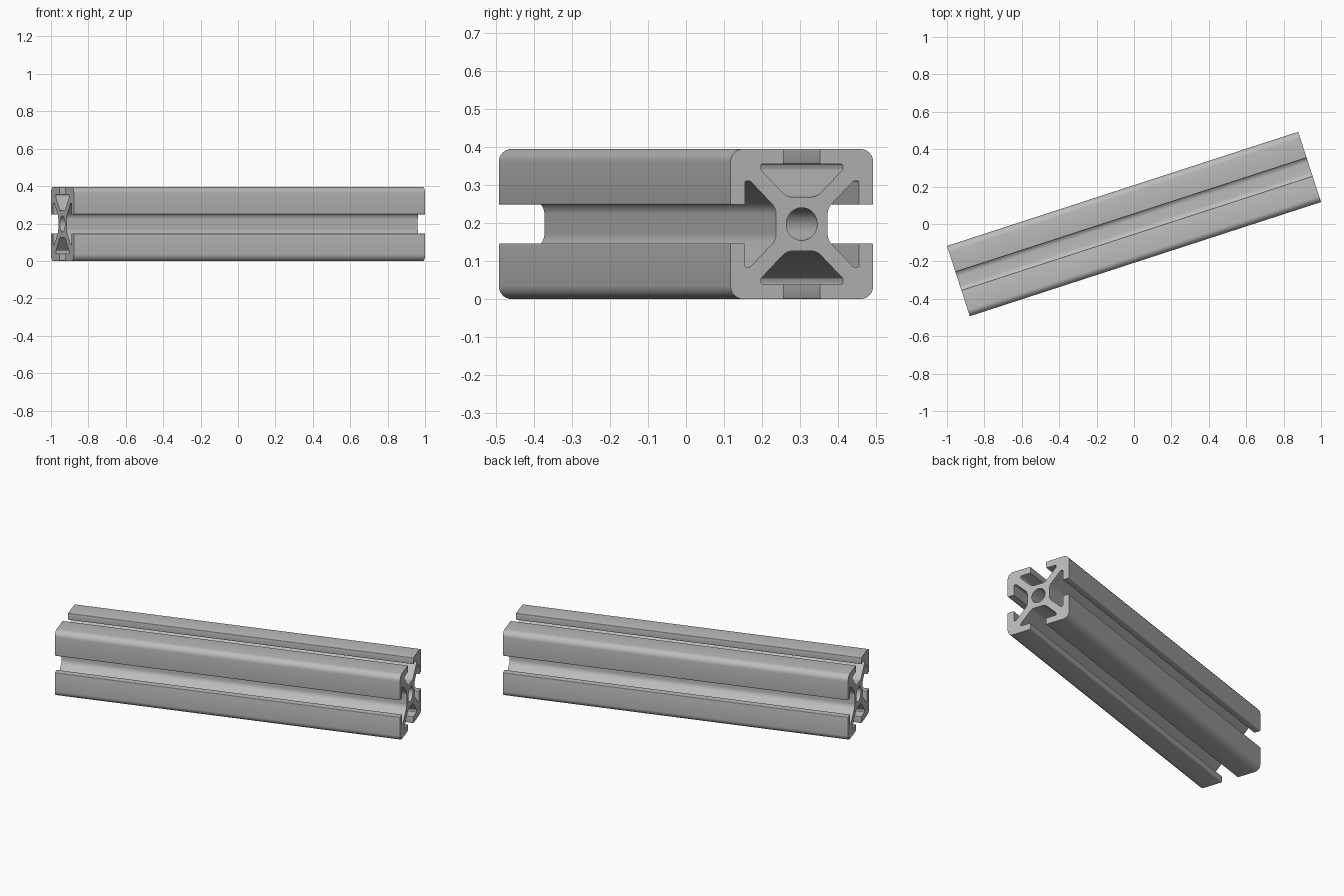
import bpy, bmesh, math
from mathutils import Vector, Matrix

if "Cube" in bpy.data.objects:
    bpy.data.objects.remove(bpy.data.objects["Cube"])

MM = 2.0 / (200 * math.cos(math.radians(18)) + 40 * math.sin(math.radians(18)))
LENGTH, ANGLE = 200, 18


def rounded(corners):
    """Closed outline from (x, y, radius) corners, with an arc at each rounded one."""
    out = []
    n = len(corners)
    for i, (x, y, r) in enumerate(corners):
        p = Vector((x, y))
        if r == 0:
            out.append(p)
            continue
        a = (Vector(corners[i - 1][:2]) - p).normalized()
        b = (Vector(corners[(i + 1) % n][:2]) - p).normalized()
        half = a.angle(b) / 2
        centre = p + (a + b).normalized() * (r / math.sin(half))
        start = p + a * (r / math.tan(half)) - centre
        sweep = start.angle_signed(p + b * (r / math.tan(half)) - centre)
        steps = 8 if r > 1 else 4
        for k in range(steps + 1):
            # angle_signed is clockwise positive
            out.append(centre + Matrix.Rotation(-sweep * k / steps, 2) @ start)
    return out


# Half of one quadrant: core, diagonal web, undercut, lip, outer corner
half = [(7.2, 4.2, 4), (14.5, 11.5, 0.6), (16, 11.5, 0.4), (16, 5.15, 0.3),
        (20, 5.15, 0.4)]
quadrant = half + [(20, 20, 3.5)] + [(y, x, r) for x, y, r in reversed(half)]
corners = []
for q in range(4):
    c, s = [(1, 0), (0, 1), (-1, 0), (0, -1)][q]
    corners += [(c * x - s * y, s * x + c * y, r) for x, y, r in quadrant]
bore = [Vector((4.35 * math.cos(t * math.tau / 40), 4.35 * math.sin(t * math.tau / 40)))
        for t in range(40)]

# Filled profile with a centre bore, extruded along its length
curve = bpy.data.curves.new("slotted_bar_profile", 'CURVE')
curve.dimensions = '2D'
curve.fill_mode = 'BOTH'
curve.extrude = LENGTH / 2 * MM
for outline in (rounded(corners), bore):
    spline = curve.splines.new('POLY')
    spline.points.add(len(outline) - 1)
    for pt, p in zip(spline.points, outline):
        pt.co = (p.x * MM, p.y * MM, 0, 1)
    spline.use_cyclic_u = True
bar = bpy.data.objects.new("slotted_bar", curve)
bpy.context.collection.objects.link(bar)
bar.rotation_euler = (math.pi / 2, 0, math.radians(90 + ANGLE))
bar.location = (0, 0, 20 * MM)
bpy.context.view_layer.objects.active = bar
bar.select_set(True)
bpy.ops.object.convert(target='MESH')
bar = bpy.context.object

# Weld the end caps to the walls
bm = bmesh.new()
bm.from_mesh(bar.data)
bmesh.ops.remove_doubles(bm, verts=bm.verts, dist=1e-5)
bmesh.ops.recalc_face_normals(bm, faces=bm.faces)
bm.to_mesh(bar.data)
bm.free()

grey = bpy.data.materials.new("aluminium grey")
grey.diffuse_color = (0.50, 0.50, 0.50, 1)
grey.use_nodes = True
grey.node_tree.nodes["Principled BSDF"].inputs["Base Color"].default_value = grey.diffuse_color
bar.data.materials.clear()
bar.data.materials.append(grey)
bpy.ops.object.shade_smooth_by_angle(angle=math.radians(30))
